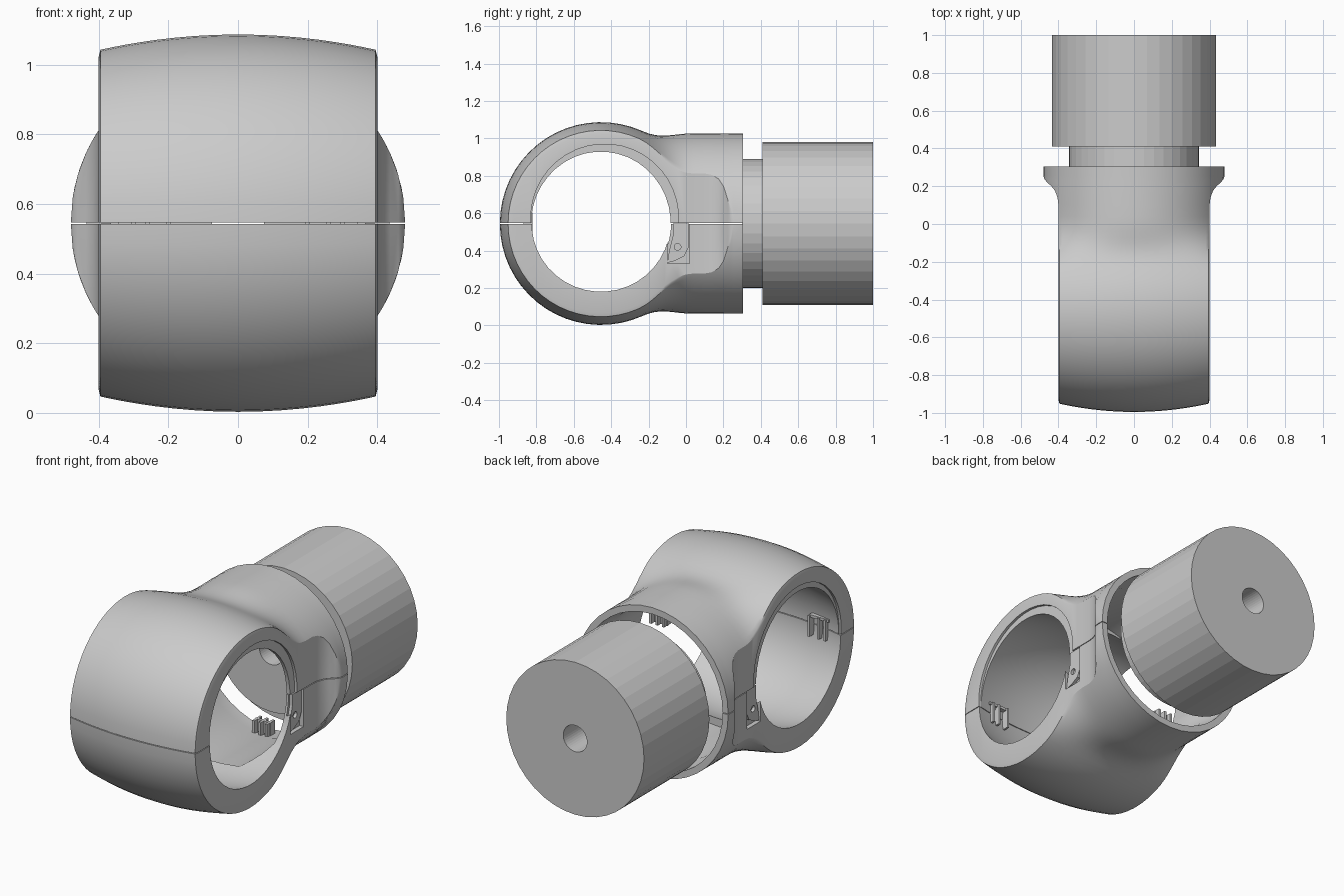
import bpy, bmesh, math
from math import sin, cos, pi, sqrt, radians
from mathutils import Vector

if "Cube" in bpy.data.objects:
    bpy.data.objects.remove(bpy.data.objects["Cube"])

CZ = 0.545      # height of the seam plane and rod axis
CY = -0.455     # centre of the clamp ring


def finish(name, bm):
    bmesh.ops.remove_doubles(bm, verts=bm.verts, dist=1e-5)
    bmesh.ops.recalc_face_normals(bm, faces=bm.faces)
    me = bpy.data.meshes.new(name)
    bm.to_mesh(me)
    bm.free()
    ob = bpy.data.objects.new(name, me)
    bpy.context.collection.objects.link(ob)
    return ob


def loft(name, rings, wrap=False):
    bm = bmesh.new()
    rs = [[bm.verts.new(p) for p in r] for r in rings]
    n = len(rs[0])
    pairs = list(zip(rs, rs[1:])) + ([(rs[-1], rs[0])] if wrap else [])
    for a, b in pairs:
        for i in range(n):
            j = (i + 1) % n
            bm.faces.new((a[i], a[j], b[j], b[i]))
    if not wrap:
        bm.faces.new(rs[0])
        bm.faces.new(rs[-1])
    return finish(name, bm)


def ring_y(y, r, clamp=9, n=40):
    return [(max(-clamp, min(clamp, r * cos(2 * pi * i / n))), y,
             CZ + r * sin(2 * pi * i / n)) for i in range(n)]


def ring_x(x, r, cy=CY, cz=CZ, n=40, zs=1.0):
    return [(x, cy + r * cos(2 * pi * (i + .5) / n),
             cz + zs * r * sin(2 * pi * (i + .5) / n)) for i in range(n)]


def box(name, c, s):
    bm = bmesh.new()
    bmesh.ops.create_cube(bm, size=1)
    for v in bm.verts:
        v.co = Vector([v.co[k] * s[k] + c[k] for k in range(3)])
    return finish(name, bm)


def cut(ob, cutter):
    m = ob.modifiers.new("cut", 'BOOLEAN')
    m.operation, m.solver, m.object = 'DIFFERENCE', 'EXACT', cutter
    bpy.context.view_layer.objects.active = ob
    bpy.ops.object.modifier_apply(modifier=m.name)
    bpy.data.objects.remove(cutter)


# Half width of the body along y: flat sides that flare into the round collar
FLARE = [(.04, .4), (.10, .4), (.14, .405), (.175, .418), (.20, .437),
         (.22, .46), (.24, .475), (.255, .48), (.305, .48)]


def column(u):
    """Side profile of the outer skin for one position u across the width."""
    x = .4 * u
    R = .54 - .045 * u * u - (.018 if abs(u) > .999 else 0)
    pts = []
    end = radians(66)
    for k in range(19):
        t = pi + (end - pi) * k / 18
        pts.append((x, CY + R * cos(t), max(0, R * sin(t))))
    a = Vector((CY + R * cos(end), R * sin(end)))
    d = Vector((.04, sqrt(.48 ** 2 - x * x)))
    b = a + Vector((sin(end), -cos(end))) * .12
    c = d - Vector((.12, 0))
    for k in range(1, 8):
        t = k / 8
        p = (a * (1 - t) ** 3 + b * 3 * t * (1 - t) ** 2
             + c * 3 * t * t * (1 - t) + d * t ** 3)
        pts.append((x, p.x, p.y))
    for y, w in FLARE:
        pts.append((u * w, y, sqrt(max(0, .48 ** 2 - (u * w) ** 2))))
    return pts


def shell_half(name, s):
    bm = bmesh.new()
    N = 20
    cols = [column(sin(-pi / 2 + pi * i / N)) for i in range(N + 1)]
    skin = [[bm.verts.new((x, y, CZ + s * (z + .002))) for x, y, z in c] for c in cols]
    seam = [[bm.verts.new((x, y, CZ + s * .002)) for x, y, z in c] for c in cols]
    M = len(cols[0])
    for g in (skin, seam):
        for i in range(N):
            for j in range(M - 1):
                bm.faces.new((g[i][j], g[i + 1][j], g[i + 1][j + 1], g[i][j + 1]))
    for i in (0, N):
        for j in range(M - 1):
            bm.faces.new((skin[i][j], skin[i][j + 1], seam[i][j + 1], seam[i][j]))
    for j in (0, M - 1):
        for i in range(N):
            bm.faces.new((skin[i][j], skin[i + 1][j], seam[i + 1][j], seam[i][j]))
    bmesh.ops.dissolve_degenerate(bm, dist=1e-6, edges=bm.edges)
    ob = finish(name, bm)
    # barrel shaped pipe opening
    zs = 1.03 if s > 0 else .985
    cut(ob, loft("bore_cutter", [ring_x(x, .37 + .05 * (1 - (x / .4) ** 2), zs=zs)
                 for x in (-.42, -.4, -.33, -.22, -.11, 0, .11, .22, .33, .4, .42)]))
    # hollow leading back into the collar
    cut(ob, loft("hollow_cutter", [ring_y(-.3, .43, .36), ring_y(.16, .43, .36),
                 ring_y(.23, .445, .445), ring_y(.35, .445, .445)]))
    for sx in (-1, 1):
        if s > 0:   # shallow step around the upper opening
            cut(ob, loft("step_cutter", [ring_x(sx * .385, .395, CY + .02, CZ + .03),
                         ring_x(sx * .43, .395, CY + .02, CZ + .03)]))
        else:       # hinge pocket in the lower half
            cut(ob, box("pocket_cutter", (sx * .4, -.04, .44), (.05, .12, .22)))
    bpy.ops.object.select_all(action='DESELECT')
    ob.select_set(True)
    bpy.context.view_layer.objects.active = ob
    bpy.ops.object.shade_smooth_by_angle(angle=radians(30))
    return ob


shell_half("upper_shell", 1)
shell_half("lower_shell", -1)

# Stepped rod with a centre hole
loft("rod", [ring_y(.30, .075), ring_y(.30, .345), ring_y(.41, .345),
             ring_y(.41, .435), ring_y(1.0, .435), ring_y(1.0, .075)], wrap=True)

for sx, side in ((-1, "left"), (1, "right")):
    # Hinge lug with pin hole
    prof = [(-.07, .545), (.015, .545), (.015, .42), (-.01, .37), (-.06, .345),
            (-.10, .335), (-.09, .40), (-.07, .48)]
    lug = loft("hinge_lug_" + side, [[(sx * x, y, z) for y, z in prof] for x in (.365, .392)])
    cut(lug, loft("pin_cutter", [ring_x(sx * x, .018, -.045, .42, 12) for x in (.3, .45)]))
    # Snap ribs at the front seam
    for k, x in enumerate((.2, .26, .3)):
        box(f"snap_rib_{side}_{k}", (sx * x, -.845, .545), (.012, .05, .12))
    box("snap_bar_" + side, (sx * .26, -.85, .60), (.12, .04, .015))

# Retaining clips inside the collar, top and bottom
for s, where in ((-1, "bottom"), (1, "top")):
    for k in (-1, 0, 1):
        box(f"collar_clip_{where}_{k + 1}", (k * .04, .23, CZ + s * .41), (.014, .07, .09))
    box(f"collar_clip_bridge_{where}", (0, .23, CZ + s * .40), (.1, .015, .07))
